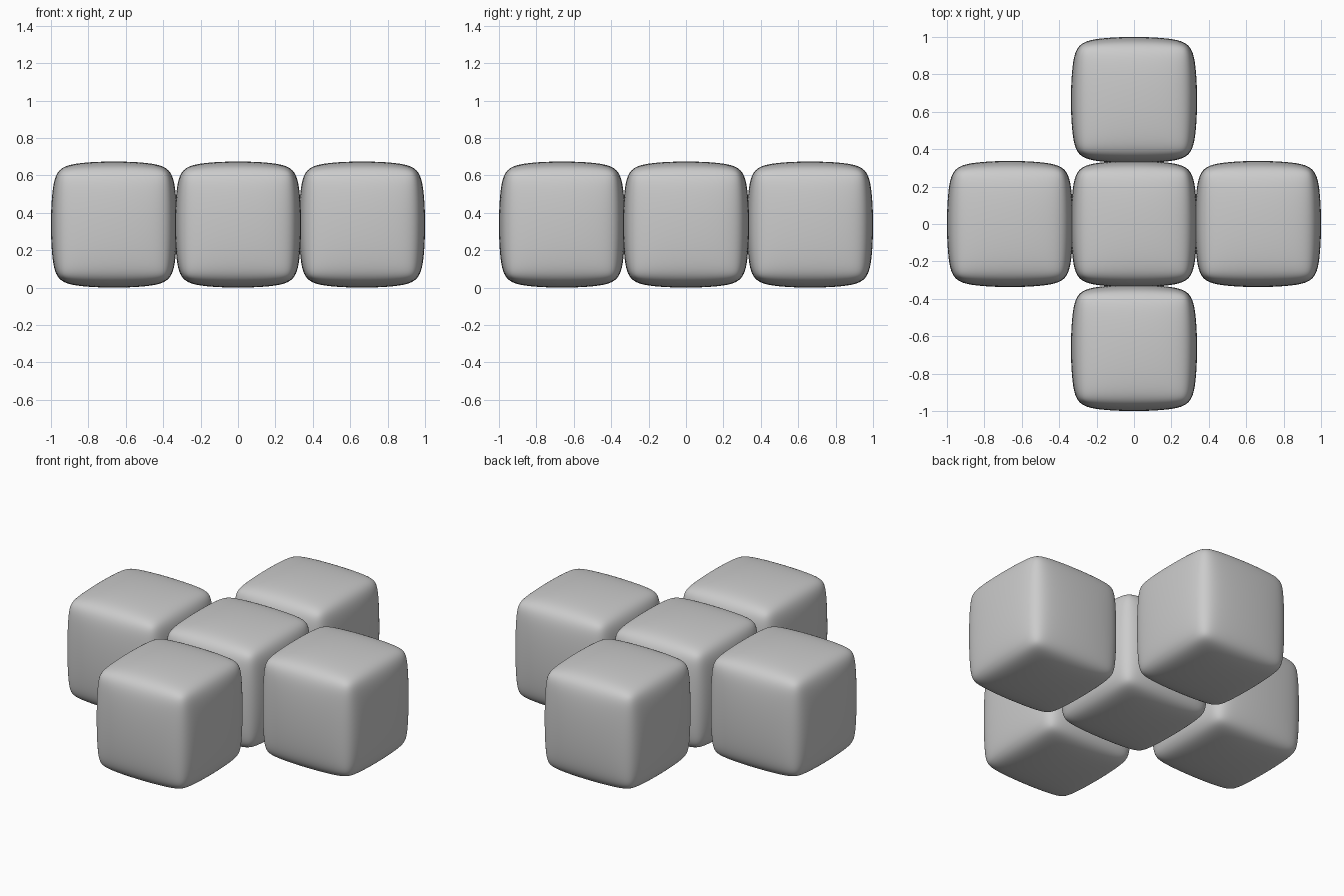
import bpy

if "Cube" in bpy.data.objects:
    bpy.data.objects.remove(bpy.data.objects["Cube"])

SIZE, PITCH = 0.674, 0.663


def soft_cube(name, x, y):
    # Bevelled cube, subdivided so that the faces bulge slightly
    bpy.ops.mesh.primitive_cube_add(size=1, location=(x, y, SIZE / 2))
    ob = bpy.context.object
    ob.name = name
    bevel = ob.modifiers.new("edge_bevel", 'BEVEL')
    bevel.width = 0.12
    bevel.segments = 1
    bevel.limit_method = 'NONE'
    sub = ob.modifiers.new("smooth", 'SUBSURF')
    sub.levels = sub.render_levels = 4
    bpy.ops.object.modifier_apply(modifier="edge_bevel")
    bpy.ops.object.modifier_apply(modifier="smooth")
    # Bring the rounded block to its exact outer size
    extent = max(v.co.x for v in ob.data.vertices) * 2
    for v in ob.data.vertices:
        v.co *= SIZE / extent
    bpy.ops.object.shade_smooth()


# Plus-shaped arrangement of five blocks
for name, x, y in [("center_block", 0, 0), ("left_block", -1, 0), ("right_block", 1, 0),
                   ("front_block", 0, -1), ("back_block", 0, 1)]:
    soft_cube(name, x * PITCH, y * PITCH)
